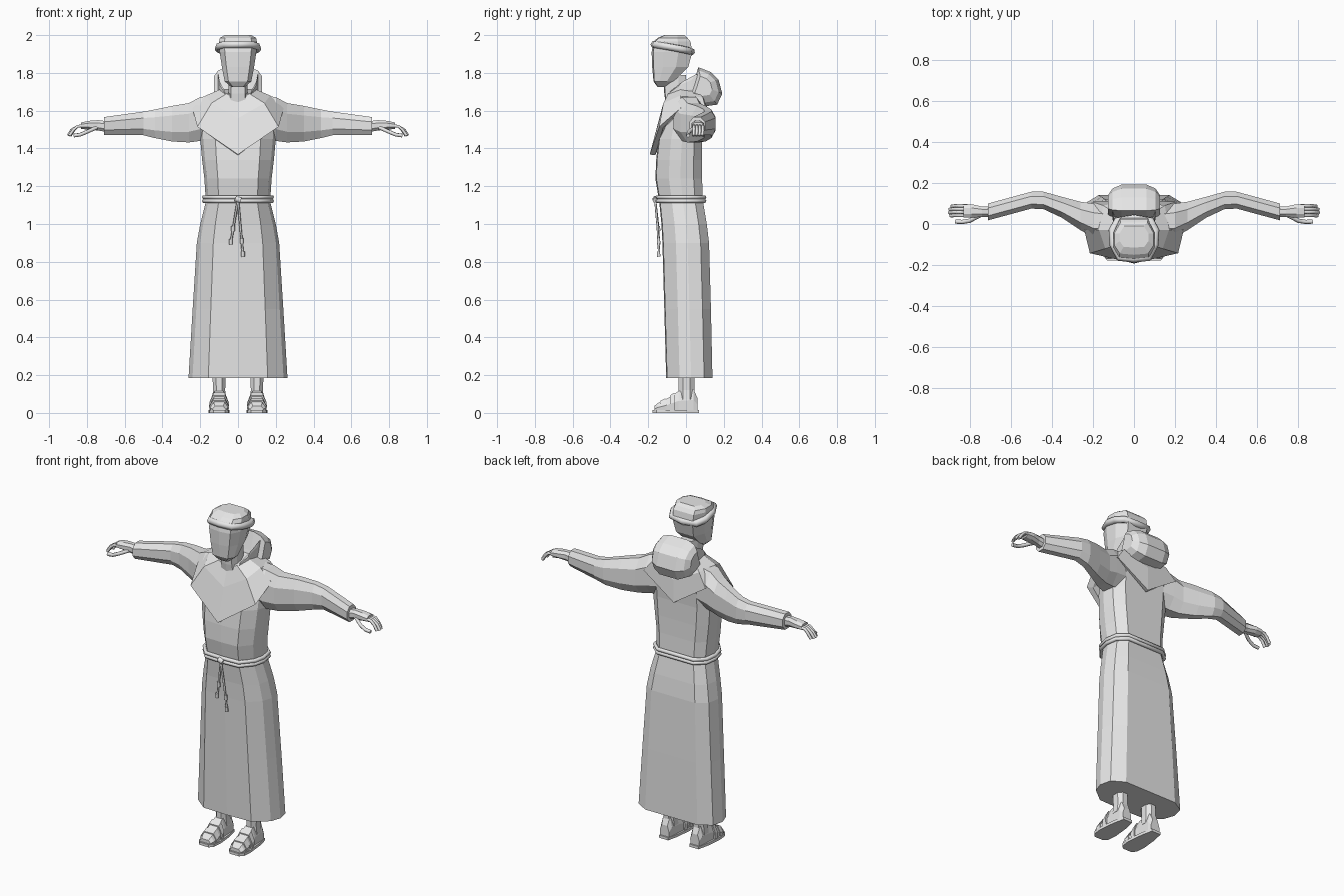
import bpy, bmesh, math

if "Cube" in bpy.data.objects:
    bpy.data.objects.remove(bpy.data.objects["Cube"])

grey = bpy.data.materials.new("plain grey")
grey.diffuse_color = (0.8, 0.8, 0.8, 1)
grey.use_nodes = True
grey.node_tree.nodes["Principled BSDF"].inputs["Base Color"].default_value = grey.diffuse_color


def add_mesh(name, bm):
    bmesh.ops.recalc_face_normals(bm, faces=bm.faces[:])
    me = bpy.data.meshes.new(name)
    bm.to_mesh(me)
    bm.free()
    me.materials.append(grey)
    ob = bpy.data.objects.new(name, me)
    bpy.context.collection.objects.link(ob)
    return ob


def loft(name, rings, sx=1):
    """Skin closed rings of points and cap both ends; sx=-1 mirrors in x."""
    bm = bmesh.new()
    vs = [[bm.verts.new((x * sx, y, z)) for x, y, z in r] for r in rings]
    n = len(vs[0])
    for a, b in zip(vs, vs[1:]):
        for i in range(n):
            j = (i + 1) % n
            bm.faces.new((a[i], a[j], b[j], b[i]))
    bm.faces.new(vs[0])
    bm.faces.new(vs[-1])
    return add_mesh(name, bm)


def tube(name, pts, r, sx=1, closed=False, res=1):
    """Round cord along a path."""
    cu = bpy.data.curves.new(name, 'CURVE')
    cu.dimensions = '3D'
    cu.bevel_depth = r
    cu.bevel_resolution = res
    cu.use_fill_caps = True
    sp = cu.splines.new('POLY')
    sp.points.add(len(pts) - 1)
    for p, (x, y, z) in zip(sp.points, pts):
        p.co = (x * sx, y, z, 1)
    sp.use_cyclic_u = closed
    ob = bpy.data.objects.new(name, cu)
    bpy.context.collection.objects.link(ob)
    cu.materials.append(grey)
    return ob


def full(half):
    """Complete a half ring (first and last points on x = 0)."""
    return half + [(-x, y, z) for x, y, z in half[-2:0:-1]]


def slab(profile, z, hw, yf, yb):
    """Horizontal ring from a unit half profile."""
    return full([(u * hw, yf + v * (yb - yf), z) for u, v in profile])


def octagon(a0, a1, b0, b1, c=0.27):
    da, db = (a1 - a0) * c, (b1 - b0) * c
    return [(a0 + da, b0), (a1 - da, b0), (a1, b0 + db), (a1, b1 - db),
            (a1 - da, b1), (a0 + da, b1), (a0, b1 - db), (a0, b0 + db)]


def across_x(x, *box):
    return [(x, y, z) for y, z in octagon(*box)]


# Robe: skirt and torso in one
ROBE = [(0, 0), (.6, .02), (.92, .29), (1, .54), (.94, .82), (.66, 1), (0, 1)]
loft("robe", [slab(ROBE, *r) for r in (
    (.185, .262, -.105, .14), (.55, .24, -.115, .132), (.9, .218, -.125, .122),
    (1.0, .2, -.13, .11), (1.12, .17, -.142, .09), (1.24, .178, -.162, .085),
    (1.34, .19, -.158, .084), (1.45, .2, -.145, .085), (1.58, .2, -.115, .095),
    (1.67, .11, -.085, .07))])

# Rope belt: two strands around the waist, knot and hanging ends
for k, z in enumerate((1.122, 1.142)):
    tube(f"belt_strand_{k}", slab(ROBE, z, .18, -.152, .097), .011, closed=True)
for k, (end_x, end_z) in enumerate(((-.038, .9), (.026, .835))):
    tube(f"belt_end_{k}", [(0, -.163, 1.13), (end_x * .5, -.15, (1.13 + end_z) / 2),
                           (end_x, -.142, end_z)], .006)
    for dz in (0, .07):
        f = 1 - dz / (1.13 - end_z)
        x = end_x * f
        tube(f"rope_knot_{k}", [(x, -.144, end_z + dz - .008),
                                (x, -.146, end_z + dz + .02)], .01)
tube("belt_knot", [(-.015, -.16, 1.135), (.015, -.16, 1.125)], .017)

# Shoulder cape, pointed at front and back
edge = full([(0, -.192, 1.368), (.215, -.142, 1.515), (.242, -.03, 1.612),
             (.205, .108, 1.595), (0, .118, 1.46)])
mid = full([(0, -.137, 1.56), (.14, -.12, 1.64), (.17, -.03, 1.68),
            (.15, .09, 1.67), (0, .12, 1.6)])
neck_edge = full([(0, -.105, 1.655), (.06, -.095, 1.69), (.09, -.03, 1.715),
                  (.085, .05, 1.715), (0, .07, 1.7)])
loft("shoulder_cape", [
    neck_edge, mid, edge,
    [(x * .88, y * .85, z - .004) for x, y, z in edge],
    [(x * .4, y * .4, 1.59) for x, y, z in edge]])

# Folded hood behind the neck
HOOD = [(.065, 1.83), (.13, 1.805), (.172, 1.765), (.192, 1.69), (.165, 1.632),
        (.08, 1.62), (.01, 1.66), (.035, 1.73)]
rings = []
for x, s in ((-.127, .5), (-.105, .82), (-.06, 1), (.06, 1), (.105, .82), (.127, .5)):
    rings.append([(x, .085 + (y - .085) * s, 1.735 + (z - 1.735) * s) for y, z in HOOD])
loft("hood", rings)

# Neck and head
HEAD = [(0, 0), (.72, .04), (1, .3), (1, .66), (.68, 1), (0, 1)]
loft("neck", [slab(HEAD, z, hw, yf, yb) for z, hw, yf, yb in (
    (1.62, .06, -.105, .02), (1.69, .05, -.115, .005), (1.79, .05, -.12, 0))])
loft("head", [slab(HEAD, *r) for r in (
    (1.724, .035, -.15, -.1), (1.755, .07, -.172, -.065), (1.83, .085, -.179, .012),
    (1.91, .097, -.182, .033), (1.965, .1, -.172, .024), (1.985, .096, -.15, .008),
    (2.0, .07, -.115, -.01))])

# Ring of hair, lower at the back
tube("hair_ring", full([(0, -.168, 1.95), (.07, -.162, 1.95), (.1, -.1, 1.94),
                        (.104, -.03, 1.927), (.08, .016, 1.917), (0, .028, 1.912)]),
     .02, closed=True)

for side, s in (("right", -1), ("left", 1)):
    # Collar fold from the hood to the throat
    loft(f"{side}_collar", [
        [(x, y + a, z + b) for a, b in octagon(-r, r, -r * 1.3, r * 1.3)]
        for x, y, z, r in ((.105, .07, 1.74, .04), (.095, -.01, 1.715, .028),
                           (.07, -.075, 1.685, .014))], s)
    # Sleeve, bent back at the elbow
    loft(f"{side}_sleeve", [across_x(*r) for r in (
        (.13, -.07, .09, 1.45, 1.68), (.2, -.065, .1, 1.44, 1.672),
        (.26, -.03, .108, 1.432, 1.64), (.35, .03, .132, 1.437, 1.625),
        (.44, .072, .157, 1.455, 1.606), (.5, .075, .157, 1.47, 1.595),
        (.71, .018, .1, 1.472, 1.566))], s)
    # Hand with fingers curling down
    loft(f"{side}_palm", [across_x(*r) for r in (
        (.68, .032, .085, 1.485, 1.542), (.74, .035, .085, 1.495, 1.55),
        (.79, .03, .096, 1.5, 1.546), (.83, .032, .096, 1.503, 1.538))], s)
    for k in range(4):
        y = .042 + k * .0155
        tip = (.008, 0, .002, .012)[k]
        tube(f"{side}_finger_{k}", [(.81, y, 1.522), (.85, y, 1.517),
             (.88 - tip, y, 1.498), (.9 - tip, y - .002, 1.468)], .0085, s)
    tube(f"{side}_thumb", [(.75, .042, 1.51), (.8, .016, 1.488), (.835, .01, 1.473),
                           (.87, .012, 1.468)], .0105, s)

    # Leg, foot and sandal
    loft(f"{side}_leg", [[(x, y, z) for x, y in octagon(.1 - w, .1 + w, -.04, .045)]
                         for z, w in ((.07, .038), (.12, .032), (.25, .037))], s)

    def foot_ring(y, w, top, grow=0):
        w += grow
        return [(.1 + u * w, y, z) for u, z in (
            (-.95, .012), (.95, .012), (1, top * .55), (.6, top + grow),
            (-.6, top + grow), (-1, top * .55))]
    loft(f"{side}_foot", [foot_ring(*r) for r in (
        (.06, .03, .08), (.04, .036, .125), (-.04, .04, .115), (-.1, .047, .076),
        (-.15, .047, .052), (-.168, .036, .036))], s)
    for k, (y0, t0, y1, t1) in enumerate(((-.135, .059, -.108, .072),
                                          (-.085, .086, -.06, .102))):
        loft(f"{side}_strap_{k}", [foot_ring(y0, .047, t0, .006),
                                   foot_ring(y1, .045, t1, .006)], s)
    sole = [(.03, .068), (.045, 0), (.055, -.1), (.05, -.155), (.03, -.178)]
    outline = [(.1 + x, y) for x, y in sole] + [(.1 - x, y) for x, y in sole[::-1]]
    loft(f"{side}_sole", [[(x, y, z) for x, y in outline] for z in (0, .016)], s)
